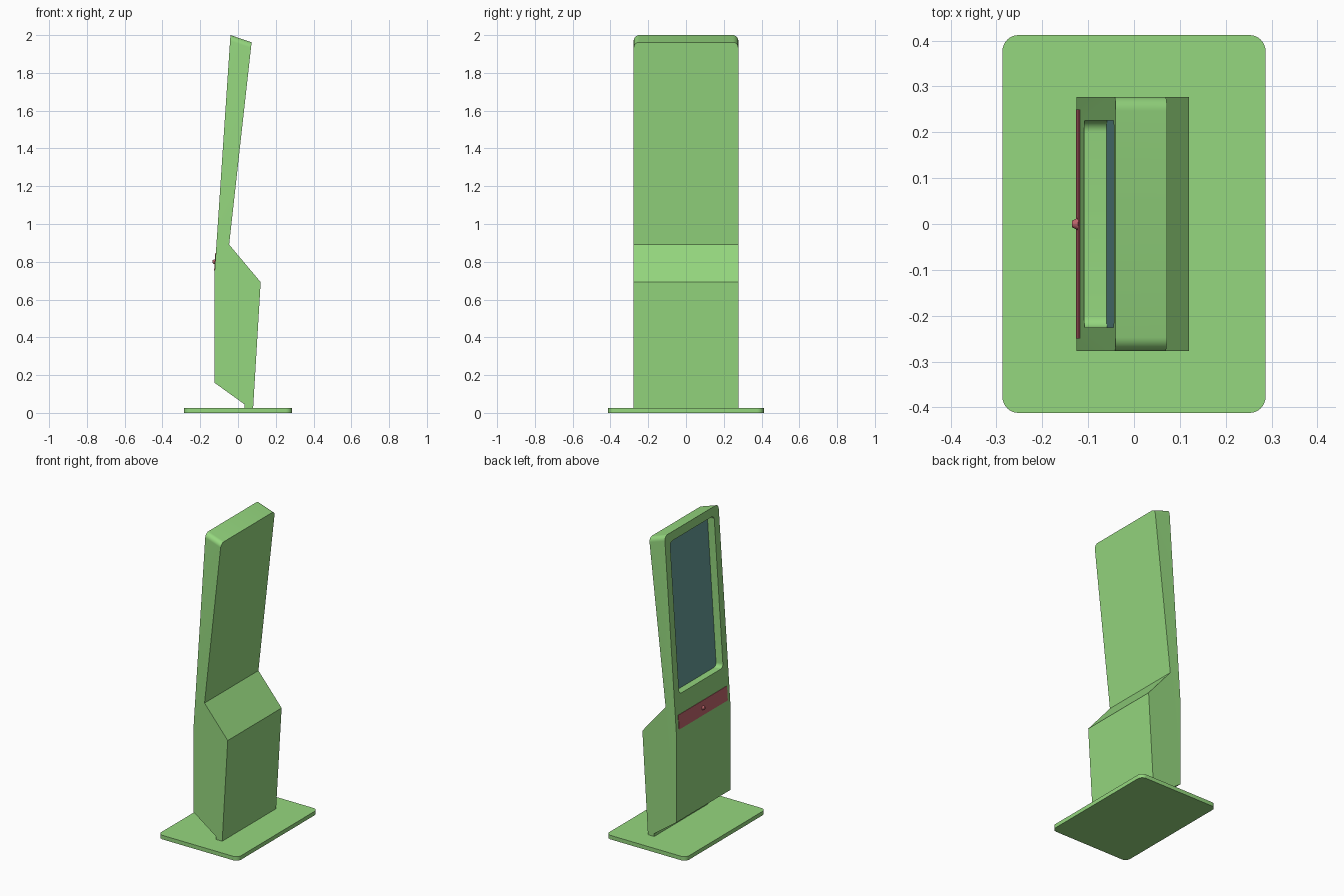
import bpy, bmesh, math
from mathutils import Matrix, Vector

if "Cube" in bpy.data.objects:
    bpy.data.objects.remove(bpy.data.objects["Cube"])


def material(name, rgb):
    m = bpy.data.materials.new(name)
    m.diffuse_color = (*rgb, 1)
    m.use_nodes = True
    m.node_tree.nodes["Principled BSDF"].inputs["Base Color"].default_value = m.diffuse_color
    return m


GREEN = material("green", (0.30, 0.68, 0.21))
TEAL = material("teal", (0.13, 0.32, 0.31))
RED = material("red", (0.52, 0.13, 0.15))


def finish(name, bm, mat, matrix=None):
    if matrix:
        bm.transform(matrix)
    bmesh.ops.recalc_face_normals(bm, faces=bm.faces)
    mesh = bpy.data.meshes.new(name)
    bm.to_mesh(mesh)
    bm.free()
    mesh.materials.append(mat)
    obj = bpy.data.objects.new(name, mesh)
    bpy.context.collection.objects.link(obj)
    return obj


def smooth(obj):
    bpy.ops.object.select_all(action='DESELECT')
    obj.select_set(True)
    bpy.context.view_layer.objects.active = obj
    bpy.ops.object.shade_smooth_by_angle(angle=math.radians(30))


def bevel(bm, edges, radius):
    bmesh.ops.bevel(bm, geom=edges, offset=radius, segments=8,
                    affect='EDGES', profile=0.5)


def plate(name, w, h, z0, z1, radius, mat, matrix=None):
    """Box w by h from z0 to z1 with its upright edges rounded."""
    bm = bmesh.new()
    bmesh.ops.create_cube(bm, size=1)
    for v in bm.verts:
        v.co = (v.co.x * w, v.co.y * h, z1 if v.co.z > 0 else z0)
    if radius:
        bevel(bm, [e for e in bm.edges
                   if abs(e.verts[0].co.z - e.verts[1].co.z) > 1e-5], radius)
    return finish(name, bm, mat, matrix)


def rounded_loop(w, h, r, z, matrix, n=8):
    """Points of a rounded rectangle at local height z."""
    pts = []
    for i, (sx, sy) in enumerate([(1, 1), (-1, 1), (-1, -1), (1, -1)]):
        for k in range(n + 1):
            a = math.pi / 2 * (i + k / n)
            pts.append(matrix @ Vector((sx * (w / 2 - r) + r * math.cos(a),
                                        sy * (h / 2 - r) + r * math.sin(a), z)))
    return pts


# Sloping front face: helper frame with local y up the slope, local z outward
LOW, HIGH = Vector((-0.125, 0, 0.73)), Vector((-0.04, 0, 2.0))
UP = (HIGH - LOW).normalized()
OUT = Vector((-UP.z, 0, UP.x))


def on_slope(z):
    p = LOW.lerp(HIGH, (z - LOW.z) / (HIGH.z - LOW.z))
    m = Matrix((Vector((0, -1, 0)), UP, OUT)).transposed().to_4x4()
    m.translation = p
    return m


# Floor plate
smooth(plate("base_plate", 0.574, 0.824, 0, 0.026, 0.035, GREEN))

# Body: side profile pulled across y, upper corners rounded
profile = [(-0.04, 2.0), (0.072, 1.962), (-0.047, 0.891), (0.12, 0.692),
           (0.08, 0.025), (0.035, 0.025), (0.035, 0.045),
           (-0.125, 0.16), (-0.125, 0.73)]
bm = bmesh.new()
left, right = [[bm.verts.new((x, y, z)) for x, z in profile]
               for y in (-0.277, 0.277)]
bm.faces.new(left)
bm.faces.new(right[::-1])
for i in range(len(profile)):
    bm.faces.new((left[i], left[i - 1], right[i - 1], right[i]))
bmesh.ops.recalc_face_normals(bm, faces=bm.faces)
bevel(bm, [e for e in bm.edges if all(v.co.z > 1.9 for v in e.verts)
           and abs(e.verts[0].co.y - e.verts[1].co.y) < 1e-5], 0.03)

# Screen recess: reopen the sloping face around a rounded pocket
Z0, Z1 = 0.97, 1.945
frame = on_slope((Z0 + Z1) / 2)
bm.normal_update()
slope = max((f for f in bm.faces if f.normal.dot(OUT) > 0.9999),
            key=lambda f: f.calc_area())
outer = list(slope.edges)
bmesh.ops.delete(bm, geom=[slope], context='FACES_ONLY')
rim, floor = [[bm.verts.new(p) for p in
               rounded_loop(0.452, Z1 - Z0, 0.026, z, frame)] for z in (0, -0.05)]
for i in range(len(rim)):
    bm.faces.new((rim[i - 1], rim[i], floor[i], floor[i - 1]))
inner = [bm.edges.get((rim[i - 1], rim[i])) for i in range(len(rim))]
bm.faces.new(floor)
bmesh.ops.triangle_fill(bm, edges=outer + inner, use_beauty=True, normal=OUT)
smooth(finish("kiosk_body", bm, GREEN))

# Screen on the recess floor
smooth(plate("screen", 0.451, Z1 - Z0 - 0.001, -0.052, -0.049, 0.026, TEAL, frame))

# Sensor strip with a small tapered camera
strip = on_slope(0.8)
plate("sensor_strip", 0.5, 0.092, -0.002, 0.003, 0, RED, strip)
bm = bmesh.new()
bmesh.ops.create_cone(bm, cap_ends=True, segments=24, radius1=0.014,
                      radius2=0.007, depth=0.013,
                      matrix=Matrix.Translation((0, 0, 0.0085)))
smooth(finish("camera_lens", bm, RED, strip))
